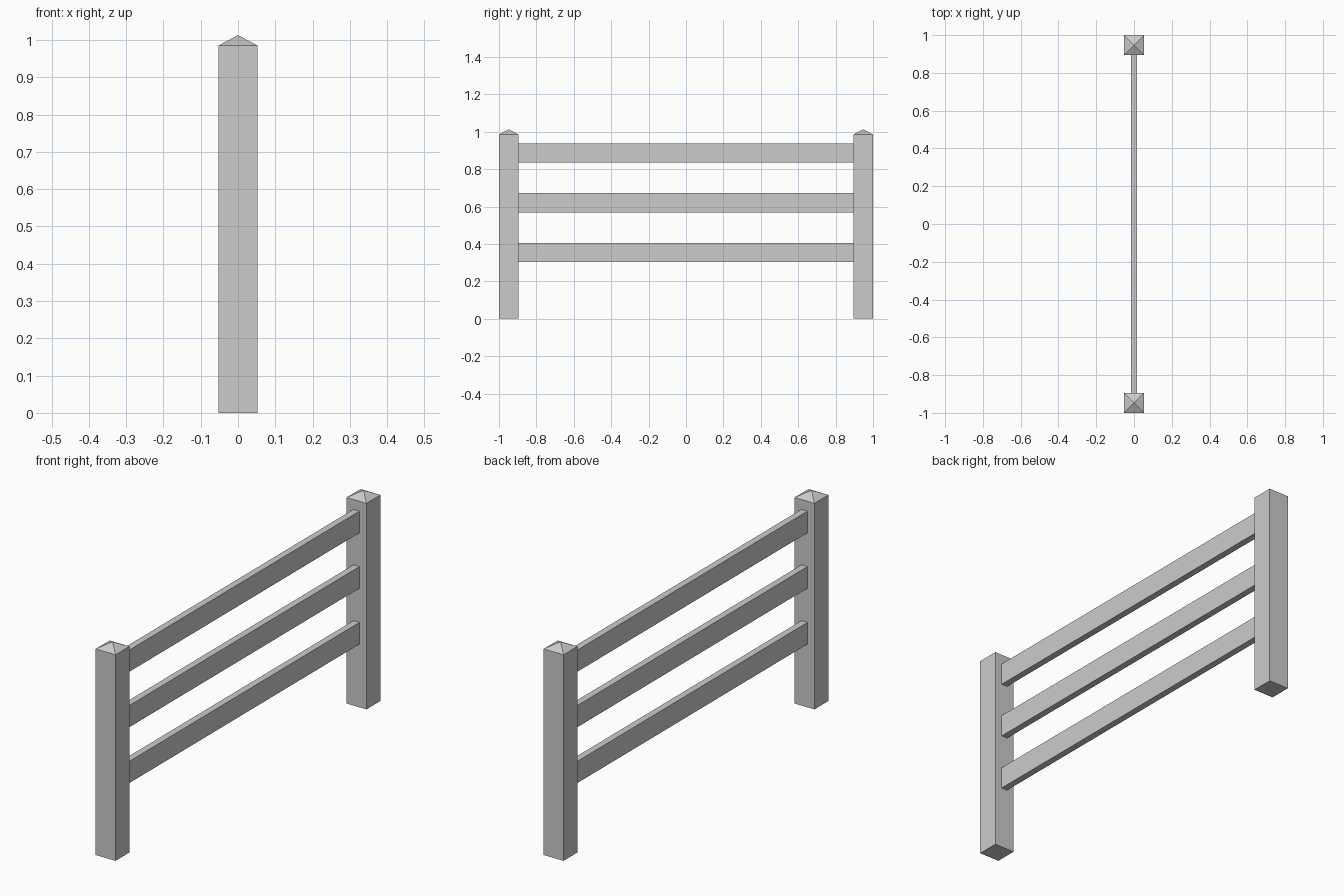
import bpy, bmesh
from mathutils import Matrix

if "Cube" in bpy.data.objects:
    bpy.data.objects.remove(bpy.data.objects["Cube"])

POST_W, POST_H, PEAK = 0.105, 0.985, 1.013
RAIL_T, RAIL_H = 0.032, 0.104
POST_Y = 1 - POST_W / 2
RAIL_LEN = 2 * (1 - POST_W)


def box(name, size, center, peak=None):
    """Box part; with peak set, the top face is raised into a pyramid."""
    bm = bmesh.new()
    bmesh.ops.create_cube(bm, size=1, matrix=Matrix.Translation(center) @ Matrix.Diagonal((*size, 1)))
    if peak is not None:
        bm.normal_update()
        top = max(bm.faces, key=lambda f: f.calc_center_median().z)
        tip = bmesh.ops.poke(bm, faces=[top])["verts"][0]
        tip.co.z = peak
    bmesh.ops.recalc_face_normals(bm, faces=bm.faces)
    mesh = bpy.data.meshes.new(name)
    bm.to_mesh(mesh)
    bm.free()
    obj = bpy.data.objects.new(name, mesh)
    bpy.context.collection.objects.link(obj)
    return obj


# End posts with pointed tops
for name, side in (("front_post", -1), ("back_post", 1)):
    box(name, (POST_W, POST_W, POST_H), (0, side * POST_Y, POST_H / 2), PEAK)

# Horizontal rails between the posts
for name, z in (("lower_rail", 0.354), ("middle_rail", 0.621), ("upper_rail", 0.886)):
    box(name, (RAIL_T, RAIL_LEN, RAIL_H), (0, 0, z))
